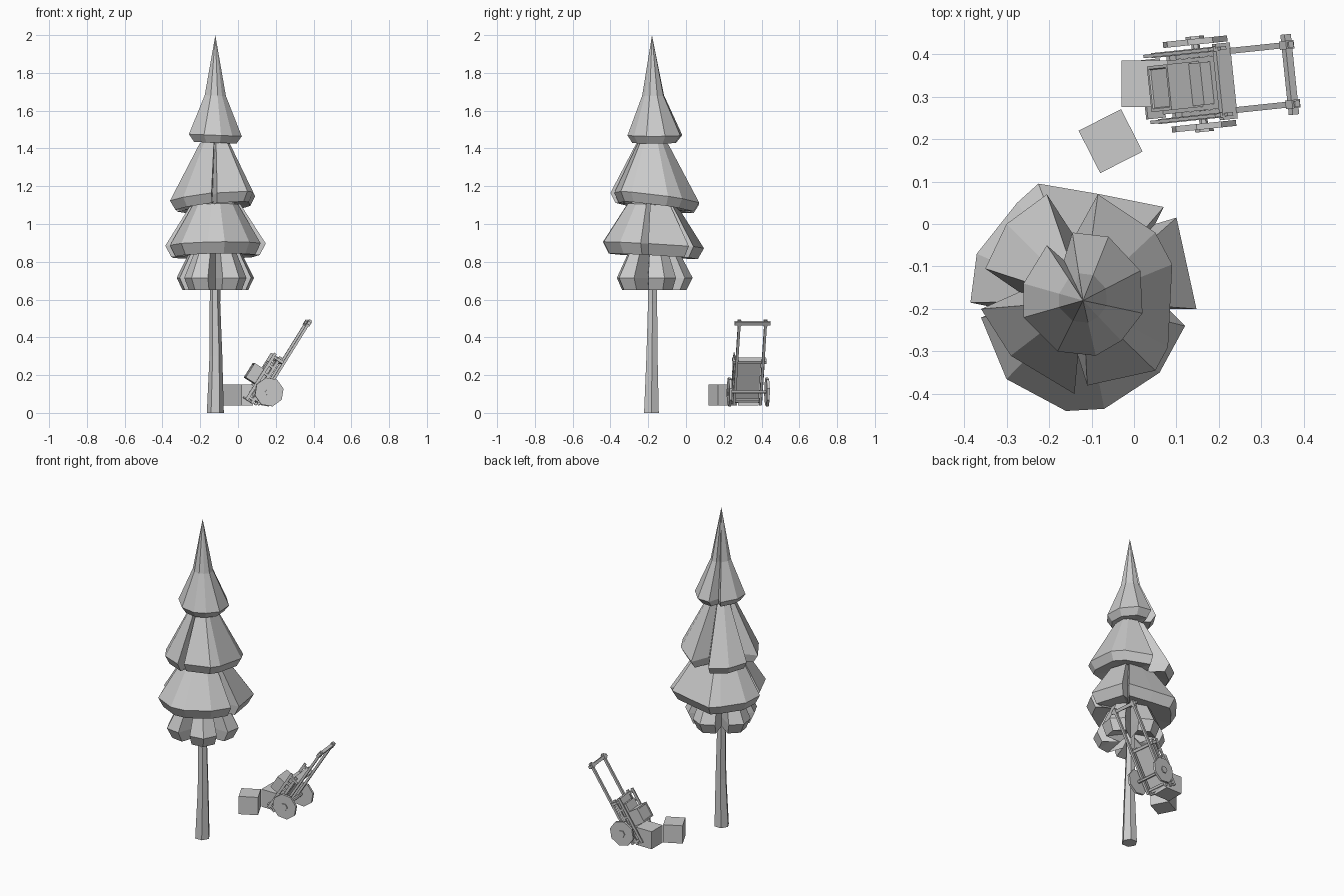
import bpy, bmesh
from math import radians, cos, sin, tau
from mathutils import Matrix, Vector

default = bpy.data.objects.get("Cube")
if default:
    bpy.data.objects.remove(default, do_unlink=True)


def finish(name, bm, matrix=None):
    bmesh.ops.recalc_face_normals(bm, faces=bm.faces)
    mesh = bpy.data.meshes.new(name)
    bm.to_mesh(mesh)
    bm.free()
    obj = bpy.data.objects.new(name, mesh)
    bpy.context.collection.objects.link(obj)
    if matrix is not None:
        obj.matrix_world = matrix
    return obj


def loft(name, rings):
    """Bridge equal-length rings and weld any that shrink to a point."""
    bm = bmesh.new()
    loops = [[bm.verts.new(p) for p in ring] for ring in rings]
    n = len(loops[0])
    for a, b in zip(loops, loops[1:]):
        for i in range(n):
            j = (i + 1) % n
            bm.faces.new((a[i], a[j], b[j], b[i]))
    bm.faces.new(loops[0])
    bm.faces.new(loops[-1])
    bmesh.ops.remove_doubles(bm, verts=bm.verts, dist=0.0005)
    return finish(name, bm)


# Tree: each foliage tier is a folded outline scaled along a profile
CENTRE = Vector((-0.12, -0.18))


def tier(name, outline, profile, tilt=(0, 0)):
    rings = []
    for scale, z in profile:
        ring = []
        for p in outline:
            d = (Vector(p) - CENTRE) * scale
            ring.append((CENTRE.x + d.x, CENTRE.y + d.y,
                         z + d.x * tilt[0] + d.y * tilt[1]))
        rings.append(ring)
    loft(name, rings)


tier("foliage_top",
     [(-.145, -.02), (-.06, -.03), (.015, -.11), (.02, -.21), (-.03, -.275),
      (-.09, -.31), (-.18, -.3), (-.26, -.22), (-.26, -.14), (-.205, -.05),
      (-.165, -.085)],
     [(0, 2), (.4, 1.68), (1, 1.47), (.8, 1.43), (0, 1.45)], (-.04, 0))

tier("foliage_upper",
     [(-.205, .07), (-.14, -.03), (-.085, .07), (.05, -.02), (.09, -.095),
      (.08, -.29), (.05, -.345), (-.11, -.38), (-.135, -.3), (-.14, -.4),
      (-.29, -.31), (-.36, -.2), (-.27, -.16), (-.35, -.105), (-.3, 0)],
     [(0, 1.48), (.35, 1.43), (1, 1.14), (.88, 1.09), (0, 1.13)], (.08, -.12))

tier("foliage_middle",
     [(-.225, .095), (-.08, .07), (.07, .04), (.05, 0), (.1, .015),
      (.147, -.2), (.08, -.2), (.12, -.24), (.06, -.35), (-.07, -.435),
      (-.16, -.44), (-.3, -.365), (-.36, -.22), (-.31, -.2), (-.385, -.185),
      (-.37, -.07), (-.275, .05)],
     [(0, 1.15), (.5, 1.1), (1, .89), (.88, .83), (0, .87)], (.02, -.06))

petals = []
for k in range(5):
    gap = radians(270 + 72 * k)
    for angle, radius in ((0, .07), (12, .19), (36, .215), (60, .19)):
        a = gap + radians(angle)
        petals.append(CENTRE + Vector((cos(a), sin(a))) * radius)
tier("foliage_bottom", petals,
     [(0, .95), (.5, .92), (1, .715), (.85, .65), (0, .72)])

# Bent six-sided trunk
trunk = [(-.12, -.183, 0, .045), (-.117, -.18, .3, .034),
         (-.122, -.177, .58, .028), (-.115, -.175, .95, .022)]
loft("trunk", [[(x + r * cos(i * tau / 6), y + r * sin(i * tau / 6), z)
                for i in range(6)] for x, y, z, r in trunk])

# Hand truck axes: x points back from the load, y across, z up along the rails
TRUCK = (Matrix.Translation((.14, .328, .11)) @ Matrix.Rotation(radians(6), 4, 'Z')
         @ Matrix.Rotation(radians(32), 4, 'Y'))


def block(name, centre, size, base=TRUCK, panel=None):
    bm = bmesh.new()
    bmesh.ops.create_cube(bm, size=1)
    bmesh.ops.scale(bm, vec=size, verts=bm.verts)
    if panel:
        # Recessed lid on the face that points along panel
        face = max(bm.faces, key=lambda f: f.normal.dot(Vector(panel)))
        bmesh.ops.inset_region(bm, faces=[face], thickness=.01)
        bmesh.ops.inset_region(bm, faces=[face], thickness=.003, depth=-.004)
    return finish(name, bm, base @ Matrix.Translation(centre))


def disc(name, centre, radius, depth, sides):
    bm = bmesh.new()
    bmesh.ops.create_cone(bm, cap_ends=True, segments=sides,
                          radius1=radius, radius2=radius, depth=depth)
    return finish(name, bm, TRUCK @ Matrix.Translation(centre)
                  @ Matrix.Rotation(radians(90), 4, 'X'))


# Rails, side boards, tread teeth and wheels on both sides
for side, s in (("right", -1), ("left", 1)):
    block(side + "_rail", (0, s * .07, .185), (.014, .014, .53))
    for label, n in (("front", -.066), ("rear", -.032)):
        block(f"{side}_{label}_side_board", (n, s * .078, .055), (.016, .008, .29))
    for i in range(6):
        block(f"{side}_tread_{i + 1}", (-.049, s * .078, -.07 + i * .05),
              (.022, .012, .014))
    disc(side + "_wheel", (.012, s * .1, .008), .078, .014, 8)
    disc(side + "_hub", (.012, s * .108, .008), .022, .01, 6)
    block(side + "_handle_joint", (0, s * .07, .43), (.022, .02, .03))

# Cross members, back panel and toe plate
block("handle_bar", (0, 0, .43), (.018, .19, .018))
disc("axle", (.012, 0, .008), .01, .2, 6)
block("top_crossbar", (-.025, 0, .18), (.04, .18, .016))
block("lower_crossbar", (-.015, 0, -.06), (.02, .15, .014))
block("back_panel", (-.032, 0, .05), (.02, .125, .26))
block("toe_plate", (-.06, 0, -.085), (.05, .14, .008))

# Cargo boxes
block("leaning_box", (-.085, 0, .055), (.09, .108, .09), panel=(-1, 0, 0))
block("upper_box", (-.05, 0, .125), (.04, .1, .05))
block("front_box", (.025, .33, .095), (.11, .11, .11), Matrix.Identity(4))
block("loose_box", (0, 0, 0), (.112, .112, .112),
      Matrix.Translation((-.055, .195, .095)) @ Matrix.Rotation(radians(27), 4, 'Z'))
